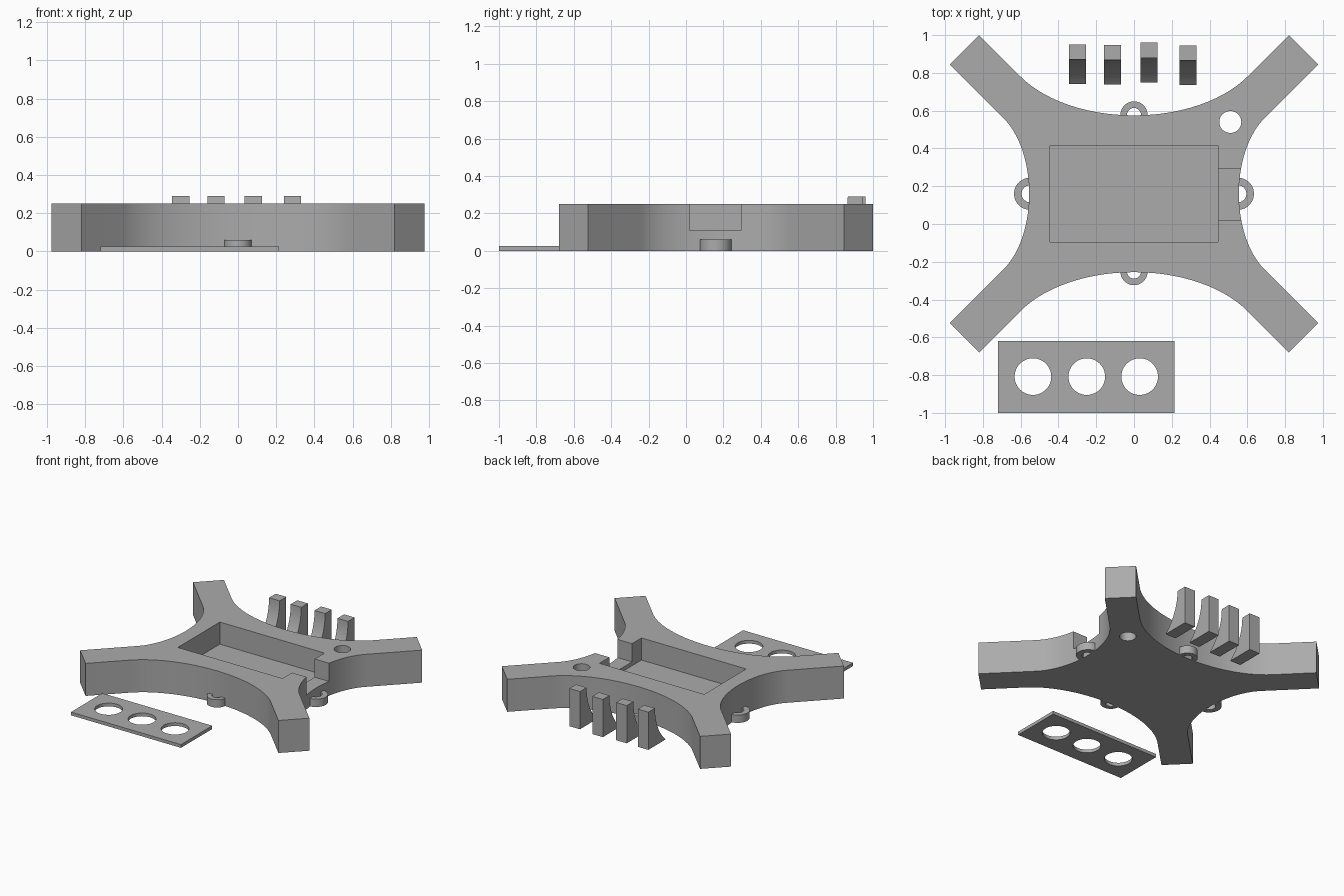
import bpy, bmesh
from math import sin, cos, pi, sqrt, atan2, radians
from mathutils import Matrix, Vector

if "Cube" in bpy.data.objects:
    bpy.data.objects.remove(bpy.data.objects["Cube"], do_unlink=True)

GREY = (0.41, 0.41, 0.41, 1)
mat = bpy.data.materials.new("plain grey")
mat.use_nodes = True
mat.diffuse_color = GREY
mat.node_tree.nodes["Principled BSDF"].inputs["Base Color"].default_value = GREY


def extrude(name, points, offset):
    """Solid from a closed loop of 3D points pushed along offset."""
    bm = bmesh.new()
    face = bm.faces.new([bm.verts.new(p) for p in points])
    moved = bmesh.ops.extrude_face_region(bm, geom=[face])["geom"]
    verts = [v for v in moved if isinstance(v, bmesh.types.BMVert)]
    bmesh.ops.translate(bm, verts=verts, vec=offset)
    bmesh.ops.recalc_face_normals(bm, faces=bm.faces)
    mesh = bpy.data.meshes.new(name)
    bm.to_mesh(mesh)
    bm.free()
    obj = bpy.data.objects.new(name, mesh)
    obj.data.materials.append(mat)
    bpy.context.collection.objects.link(obj)
    return obj


def box(name, x0, x1, y0, y1, z0, z1):
    loop = [(x0, y0, z0), (x1, y0, z0), (x1, y1, z0), (x0, y1, z0)]
    return extrude(name, loop, (0, 0, z1 - z0))


def cylinder(name, x, y, r, z0, z1, n=48):
    loop = [(x + r * cos(2 * pi * i / n), y + r * sin(2 * pi * i / n), z0) for i in range(n)]
    return extrude(name, loop, (0, 0, z1 - z0))


def select(obj):
    bpy.ops.object.select_all(action="DESELECT")
    obj.select_set(True)
    bpy.context.view_layer.objects.active = obj


def cut(obj, cutter):
    mod = obj.modifiers.new("cut", "BOOLEAN")
    mod.operation = "DIFFERENCE"
    mod.solver = "EXACT"
    mod.object = cutter
    select(obj)
    bpy.ops.object.modifier_apply(modifier=mod.name)
    bpy.data.objects.remove(cutter, do_unlink=True)


def smooth(obj):
    select(obj)
    bpy.ops.object.shade_smooth_by_angle(angle=radians(25))


# Frame body: four diagonal arms joined by elliptical hollows
CY, HEIGHT, STEPS = 0.16, 0.25, 14


def hollow(start, depth, width):
    """Half hollow as (distance out, distance sideways), up to its 45 degree tangent."""
    end = atan2(width, depth)
    return [(start + depth * (1 - cos(end * i / STEPS)), width * sin(end * i / STEPS))
            for i in range(STEPS + 1)]


side = hollow(0.555, 0.275, 0.464)
back = [(x, y) for y, x in hollow(0.415, 0.426, 0.702)]
quarter = side + [(0.975, 0.685), (0.82, 0.84)] + back[::-1]
outline = quarter + [(-x, y) for x, y in quarter[-2::-1]]
outline += [(x, -y) for x, y in outline[-2:0:-1]]
body = extrude("frame_body", [(x, y + CY, 0) for x, y in outline], (0, 0, HEIGHT))

# Tray pocket, cable notch and round hole
cut(body, box("pocket_cutter", -0.445, 0.445, -0.095, 0.415, 0.08, 0.4))
cut(body, box("notch_cutter", 0.40, 0.70, 0.02, 0.295, 0.11, 0.4))
cut(body, cylinder("hole_cutter", 0.51, 0.54, 0.058, -0.1, 0.4))
smooth(body)


# Half-ring tie loops on the middle of each side
def tie_loop(name, x, y, facing, outer, inner):
    n = 24
    arc = [facing - pi / 2 + pi * i / n for i in range(n + 1)]
    loop = [(x + outer * cos(a), y + outer * sin(a), 0) for a in arc]
    loop += [(x + inner * cos(a), y + inner * sin(a), 0) for a in arc[::-1]]
    smooth(extrude(name, loop, (0, 0, 0.06)))


tie_loop("left_tie_loop", 0.55, CY, 0, 0.085, 0.045)
tie_loop("right_tie_loop", -0.55, CY, pi, 0.085, 0.045)
tie_loop("back_tie_loop", 0, 0.577, pi / 2, 0.072, 0.037)
tie_loop("front_tie_loop", 0, -0.252, -pi / 2, 0.072, 0.037)

# Loose flat plate with three holes
plate = box("drilled_plate", -0.72, 0.215, -1.0, -0.62, 0, 0.025)
for x in (-0.535, -0.25, 0.03):
    cut(plate, cylinder("plate_cutter", x, -0.808, 0.097, -0.1, 0.1))
smooth(plate)

# Four loose feet with a concave front
TOP, RADIUS, SWEEP = 0.29, 0.388, radians(48.3)
for i, (x, y) in enumerate([(-0.3, 0.95), (-0.115, 0.948), (0.08, 0.96), (0.285, 0.945)]):
    curve = [SWEEP * k / 12 for k in range(13)]
    loop = [(x - 0.045, y, 0), (x - 0.045, y, TOP)]
    loop += [(x - 0.045, y - 0.08 - RADIUS * (1 - cos(a)), max(0, TOP - RADIUS * sin(a)))
             for a in curve]
    smooth(extrude(f"foot_{i + 1}", loop, (0.09, 0, 0)))
